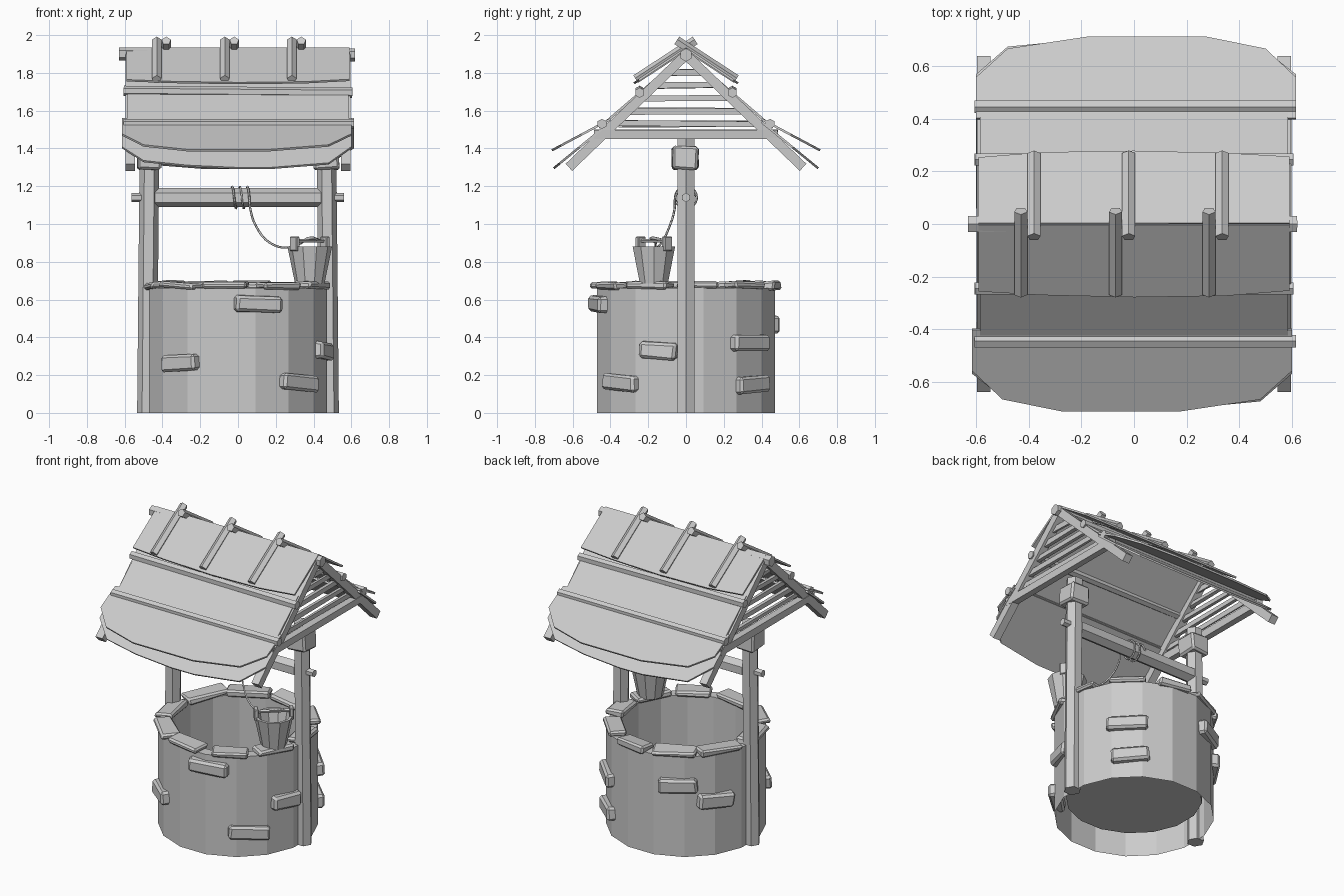
import bpy, bmesh, math, random
from math import sin, cos, pi, radians
from mathutils import Vector, Matrix

random.seed(4)
if "Cube" in bpy.data.objects:
    bpy.data.objects.remove(bpy.data.objects["Cube"])

grey = bpy.data.materials.new("plain_grey")
grey.use_nodes = True
tone = (0.6, 0.6, 0.6, 1)
grey.diffuse_color = tone
grey.node_tree.nodes["Principled BSDF"].inputs["Base Color"].default_value = tone


def finish(name, bm):
    mesh = bpy.data.meshes.new(name)
    bm.to_mesh(mesh)
    bm.free()
    obj = bpy.data.objects.new(name, mesh)
    bpy.context.collection.objects.link(obj)
    mesh.materials.append(grey)
    return obj


def beam(name, p, q, r, sides=6, r2=None, spin=0.0):
    """Straight log between two points."""
    p, q = Vector(p), Vector(q)
    d = q - p
    m = Matrix.Translation((p + q) / 2) @ d.to_track_quat('Z', 'Y').to_matrix().to_4x4() @ Matrix.Rotation(spin, 4, 'Z')
    bm = bmesh.new()
    bmesh.ops.create_cone(bm, cap_ends=True, segments=sides, radius1=r,
                          radius2=r if r2 is None else r2, depth=d.length, matrix=m)
    return finish(name, bm)


def block(name, loc, size, turn=(0, 0, 0), bevel=0.0, jitter=0.0):
    """Box with chipped edges."""
    bm = bmesh.new()
    bmesh.ops.create_cube(bm, size=1)
    for v in bm.verts:
        v.co = Vector(a * b for a, b in zip(v.co, size))
        v.co += Vector(random.uniform(-jitter, jitter) for _ in range(3))
    if bevel:
        bmesh.ops.bevel(bm, geom=bm.edges[:], offset=bevel, segments=1, affect='EDGES')
    obj = finish(name, bm)
    obj.location, obj.rotation_euler = loc, turn
    return obj


def lathe(name, profile, sides, loc=(0, 0, 0), spin=0.0):
    """Spin (radius, z) points; a zero radius closes the end."""
    bm = bmesh.new()
    rings = []
    for r, z in profile:
        n = sides if r else 1
        rings.append([bm.verts.new((r * cos(spin + 2 * pi * i / sides),
                                    r * sin(spin + 2 * pi * i / sides), z)) for i in range(n)])
    for a, b in zip(rings, rings[1:]):
        for i in range(sides):
            j = (i + 1) % sides
            if len(b) == 1:
                bm.faces.new((a[i], a[j], b[0]))
            elif len(a) == 1:
                bm.faces.new((a[0], b[j], b[i]))
            else:
                bm.faces.new((a[i], a[j], b[j], b[i]))
    obj = finish(name, bm)
    obj.location = loc
    return obj


def sheet(name, top, low, xs, reach, side, sag=0.0):
    """Roof covering from a top (y, z) line to a shaped lower edge."""
    bm = bmesh.new()
    rows = []
    for x, t in zip(xs, reach):
        y, z = (a + (b - a) * t for a, b in zip(top, low))
        # the two slopes are half-turn copies of each other
        rows.append((bm.verts.new((-side * x, side * top[0], top[1] - sag * (1 - abs(x)))),
                     bm.verts.new((-side * x, side * y, z))))
    for (a, b), (c, d) in zip(rows, rows[1:]):
        bm.faces.new((a, b, d, c))
    obj = finish(name, bm)
    thick = obj.modifiers.new("thickness", 'SOLIDIFY')
    thick.thickness, thick.offset = 0.012, 0
    return obj


def cord(name, points, r):
    cu = bpy.data.curves.new(name, 'CURVE')
    cu.dimensions, cu.bevel_depth, cu.bevel_resolution, cu.resolution_u = '3D', r, 0, 4
    sp = cu.splines.new('BEZIER')
    sp.bezier_points.add(len(points) - 1)
    for b, p in zip(sp.bezier_points, points):
        b.co, b.handle_left_type, b.handle_right_type = p, 'AUTO', 'AUTO'
    cu.materials.append(grey)
    obj = bpy.data.objects.new(name, cu)
    bpy.context.collection.objects.link(obj)


# Well shaft: outer wall, inner wall and raised floor
lathe("well_wall", [(0.48, 0), (0.48, 0.66), (0.41, 0.66), (0.41, 0.12), (0, 0.12)], 16, spin=pi / 16)

# Rim stones
for i in range(10):
    a = 2 * pi * (i + 0.25) / 10 + random.uniform(-0.04, 0.04)
    block(f"rim_stone_{i}", (0.435 * cos(a), 0.435 * sin(a), 0.675),
          (0.115, random.uniform(0.2, 0.27), 0.04),
          (random.uniform(-0.05, 0.05), random.uniform(-0.05, 0.05), a), 0.011, 0.008)

# Stones standing proud of the wall: azimuth, height, length
for i, (deg, z, length) in enumerate([(-77, 0.575, 0.25), (-130, 0.265, 0.23), (-47, 0.16, 0.25),
                                      (-18, 0.33, 0.2), (45, 0.37, 0.25), (47, 0.15, 0.23),
                                      (119, 0.47, 0.24), (147, 0.36, 0.23)]):
    a = radians(deg)
    block(f"wall_stone_{i}", (0.465 * cos(a), 0.465 * sin(a), z), (0.08, length, 0.09),
          (random.uniform(-0.06, 0.06), 0, a), 0.014, 0.006)

# Posts, their caps and the gable frames
for s, side in ((-1, "right"), (1, "left")):
    beam(f"{side}_post", (s * 0.482, 0, 0), (s * 0.468, 0, 1.46), 0.052, 6)
    block(f"{side}_post_cap", (s * 0.468, -0.005, 1.35), (0.13, 0.14, 0.12), bevel=0.012, jitter=0.006)
    block(f"{side}_tie_beam", (s * 0.575, 0, 1.475), (0.045, 0.97, 0.045), jitter=0.003)
    for f in (-1, 1):
        beam(f"{side}_rafter", (s * 0.57, 0, 1.895), (s * 0.57, f * 0.62, 1.3), 0.036, 4, spin=pi / 4)
    for k in range(5):
        z = 1.53 + 0.068 * k
        block(f"{side}_gable_slat", (s * 0.565, 0, z), (0.02, 2 * (1.89 - z), 0.03), jitter=0.005)

# Ridge log and purlins
beam("ridge_log", (-0.63, 0, 1.9), (0.62, 0, 1.895), 0.035)
for f in (-1, 1):
    beam("upper_purlin", (-0.605, f * 0.245, 1.705), (0.605, f * 0.245, 1.695), 0.027)
    beam("lower_purlin", (-0.605, f * 0.445, 1.53), (0.615, f * 0.445, 1.53), 0.027)

# Roof coverings and battens
flat = [-0.585, 0.585]
wide = [-0.615, -0.5, -0.27, 0, 0.17, 0.48, 0.6]
for f, side in ((-1, "front"), (1, "back")):
    sheet(f"{side}_main_covering", (0, 1.905), (0.46, 1.51), flat, [1, 1], f)
    sheet(f"{side}_top_covering", (0, 1.93), (0.275, 1.745), [-0.59, -0.35, 0, 0.35, 0.59],
          [0.92, 0.97, 1, 0.98, 0.91], f)
    sheet(f"{side}_eave_upper", (0.4, 1.555), (0.71, 1.39), wide, [0.5, 0.85, 1, 1, 1, 0.85, 0.5], f)
    sheet(f"{side}_eave_lower", (0.4, 1.54), (0.7, 1.295), wide, [0.55, 0.85, 0.95, 1, 1, 0.9, 0.55], f)
    for x in (-0.43, -0.07, 0.285):
        shift = 0.05 if f > 0 else 0
        beam(f"{side}_batten", (x + shift, -f * 0.05, 1.97), (x + shift, f * 0.265, 1.765), 0.026, 5)

# Winding axle with narrow ends and rope
beam("axle", (-0.44, 0, 1.14), (0.44, 0, 1.14), 0.05, 6)
beam("axle_pin", (-0.565, 0, 1.14), (0.56, 0, 1.14), 0.024, 6)
coil = [(-0.04 + 0.1 * i / 14, 0.057 * cos(i * pi / 2.8), 1.14 + 0.057 * sin(i * pi / 2.8)) for i in range(15)]
cord("rope", coil + [(0.065, -0.06, 1.08), (0.1, -0.09, 0.98), (0.17, -0.13, 0.9),
                     (0.26, -0.16, 0.875), (0.34, -0.16, 0.9)], 0.006)

# Bucket standing on the rim
bx, by = 0.38, -0.17
lathe("bucket", [(0, 0.685), (0.078, 0.685), (0.118, 0.88), (0.1, 0.88), (0.07, 0.72), (0, 0.72)], 10, (bx, by, 0))
for s in (-1, 1):
    block("bucket_ear", (bx + s * 0.08, by + s * 0.07, 0.895), (0.025, 0.055, 0.075), (0, 0, radians(41)), 0.004)
beam("bucket_handle", (bx - 0.085, by - 0.075, 0.91), (bx + 0.085, by + 0.075, 0.91), 0.011, 5)
cord("handle_knot", [(bx - 0.05, by + 0.01, 0.9), (bx, by - 0.015, 0.925), (bx + 0.05, by + 0.045, 0.915)], 0.008)
